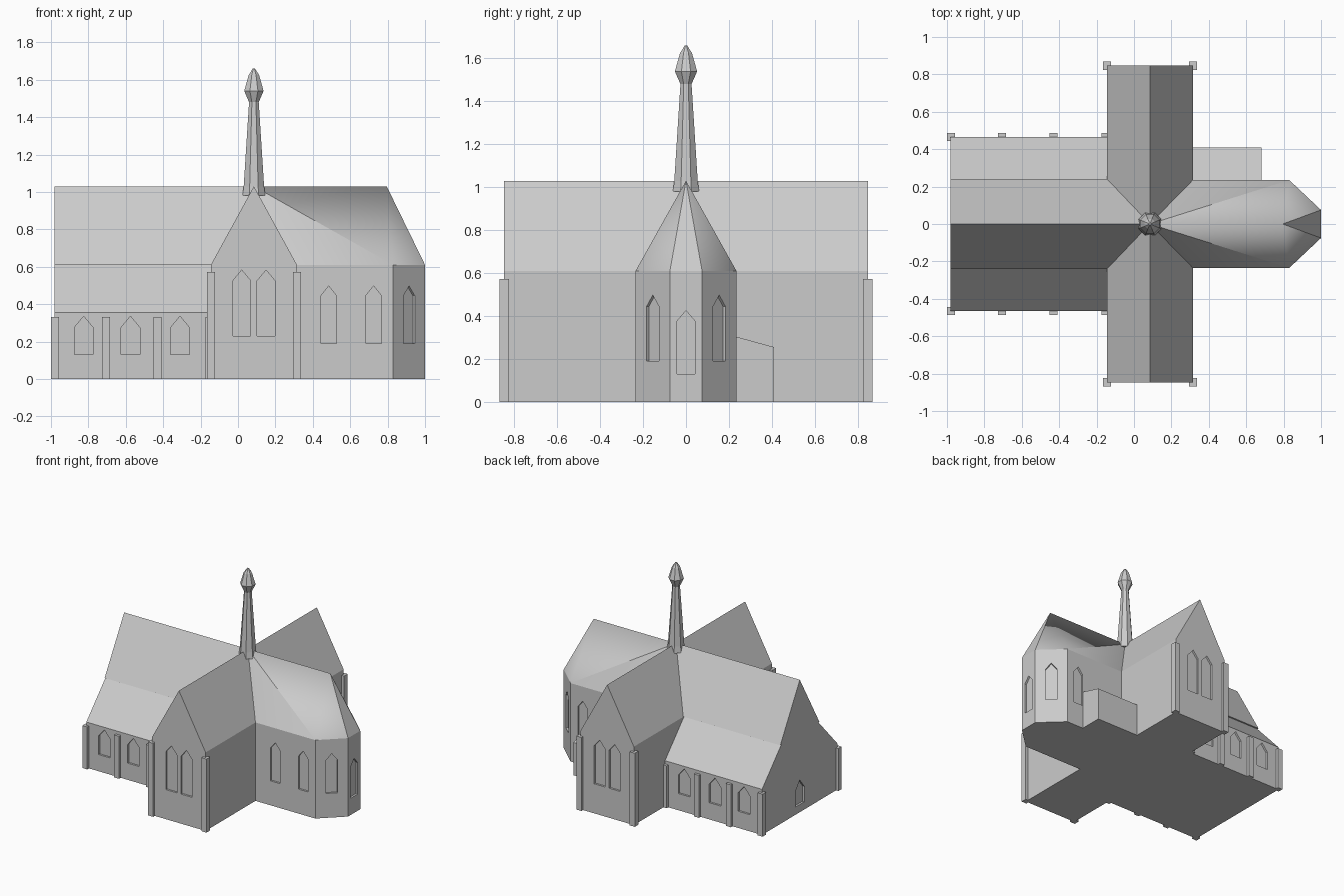
import bpy, bmesh, math
from mathutils import Matrix, Vector

if "Cube" in bpy.data.objects:
    bpy.data.objects.remove(bpy.data.objects["Cube"])

stone = bpy.data.materials.new("grey_stone")
stone.diffuse_color = (0.6, 0.6, 0.6, 1)
stone.use_nodes = True
stone.node_tree.nodes["Principled BSDF"].inputs["Base Color"].default_value = stone.diffuse_color


def make(name, bm):
    bmesh.ops.recalc_face_normals(bm, faces=bm.faces)
    me = bpy.data.meshes.new(name)
    bm.to_mesh(me)
    bm.free()
    me.materials.append(stone)
    ob = bpy.data.objects.new(name, me)
    bpy.context.collection.objects.link(ob)
    return ob


def extrude(bm, pts, vec):
    """Closed prism from a 3D outline pushed along vec."""
    a = [bm.verts.new(p) for p in pts]
    b = [bm.verts.new(Vector(p) + Vector(vec)) for p in pts]
    bm.faces.new(a)
    bm.faces.new(b[::-1])
    n = len(a)
    for i in range(n):
        bm.faces.new((a[i], a[(i + 1) % n], b[(i + 1) % n], b[i]))


def prism(name, pts, vec):
    bm = bmesh.new()
    extrude(bm, pts, vec)
    return make(name, bm)


def boolean(target, other, op):
    m = target.modifiers.new(op, 'BOOLEAN')
    m.operation, m.solver, m.object = op, 'EXACT', other
    bpy.context.view_layer.objects.active = target
    bpy.ops.object.modifier_apply(modifier=m.name)
    bpy.data.objects.remove(other)


CX, HALF, EAVE, RIDGE = 0.085, 0.235, 0.61, 1.03

# Nave with lower side aisles
half = [(0.24, 0.612), (0.228, 0.612), (0.465, 0.355), (0.465, 0)]
prof = [(0, RIDGE)] + half + [(-y, z) for y, z in reversed(half)]
body = prism("church_body", [(-0.98, y, z) for y, z in prof], (0.98 + CX, 0, 0))

# Transept
w = 0.23
transept = prism("transept", [(CX + x, -0.848, z) for x, z in
                 ((-w, 0), (w, 0), (w, EAVE), (0, RIDGE), (-w, EAVE))], (0, 1.696, 0))

# Choir with a three-sided apse and hipped roof
bm = bmesh.new()
plan = [(CX, -HALF), (0.83, -HALF), (1, -0.075), (1, 0.075), (0.83, HALF), (CX, HALF)]
lo = [bm.verts.new((x, y, 0)) for x, y in plan]
hi = [bm.verts.new((x, y, EAVE)) for x, y in plan]
r0, r1 = bm.verts.new((CX, 0, RIDGE)), bm.verts.new((0.795, 0, RIDGE))
bm.faces.new(lo)
for i in range(5):
    bm.faces.new((lo[i], lo[i + 1], hi[i + 1], hi[i]))
for i in (1, 2, 3):
    bm.faces.new((hi[i], hi[i + 1], r1))
bm.faces.new((hi[0], hi[1], r1, r0))
bm.faces.new((hi[4], hi[5], r0, r1))
bm.faces.new((lo[5], lo[0], hi[0], r0, hi[5]))
choir = make("choir", bm)

# Lean-to annex behind the choir
annex = prism("annex", [(0.2, y, z) for y, z in
              ((0.1, 0), (0.41, 0), (0.41, 0.255), (0.235, 0.303), (0.1, 0.303))], (0.483, 0, 0))

for part in (transept, choir, annex):
    boolean(body, part, 'UNION')

# Recessed pointed windows, cut into the walls
cut = bmesh.new()


def window(x, y, angle, width, z0, z1, z2, depth=0.015):
    n = Vector((math.cos(angle), math.sin(angle), 0))
    t = Vector((-n.y, n.x, 0)) * width / 2
    c = Vector((x, y, 0)) - n * depth
    shape = ((-1, z0), (1, z0), (1, z1), (0, z2), (-1, z1))
    extrude(cut, [c + t * s + Vector((0, 0, z)) for s, z in shape], n * (depth + 0.02))


for s in (-1, 1):
    side = s * math.pi / 2
    for x in (-0.825, -0.575, -0.31):
        window(x, s * 0.465, side, 0.10, 0.13, 0.275, 0.335)
    for x in (0.02, 0.15):
        window(x, s * 0.848, side, 0.095, 0.23, 0.525, 0.582)
    window(0.725, s * HALF, side, 0.083, 0.19, 0.445, 0.497)
    window(0.915, s * 0.155, s * math.atan2(0.17, 0.16), 0.083, 0.19, 0.445, 0.497)
window(0.485, -HALF, -math.pi / 2, 0.083, 0.19, 0.445, 0.497)
window(1.0, 0, 0, 0.085, 0.13, 0.375, 0.425)
window(-0.98, 0, math.pi, 0.11, 0.06, 0.18, 0.25)
boolean(body, make("window_cutter", cut), 'DIFFERENCE')

# Softly shaded choir roof slopes
for p in body.data.polygons:
    p.use_smooth = p.center.x > 0.33 and p.center.z > EAVE + 0.02 and 0.3 < p.normal.z and p.normal.x < 0.8


# Buttresses
def box(bm, x, y, s, h):
    bmesh.ops.create_cube(bm, size=1, matrix=Matrix.Translation((x, y, h / 2)) @ Matrix.Diagonal((s, s, h, 1)))


bm = bmesh.new()
for s in (-1, 1):
    for x in (-0.979, -0.705, -0.43, -0.152):
        box(bm, x, s * 0.465, 0.042, 0.33)
make("aisle_buttresses", bm)
bm = bmesh.new()
for s in (-1, 1):
    for x in (-0.145, 0.315):
        box(bm, x, s * 0.846, 0.044, 0.572)
make("transept_buttresses", bm)

# Octagonal spire with a bud-shaped tip
bm = bmesh.new()
prev = None
for r, z in ((0.066, 0.98), (0.059, 1.03), (0.028, 1.48), (0.056, 1.54), (0.030, 1.625), (0.006, 1.66)):
    ring = [bm.verts.new((CX + r * math.cos((i + 0.5) * math.pi / 4),
                          r * math.sin((i + 0.5) * math.pi / 4), z)) for i in range(8)]
    if prev:
        for i in range(8):
            bm.faces.new((prev[i], prev[(i + 1) % 8], ring[(i + 1) % 8], ring[i]))
    else:
        bm.faces.new(ring[::-1])
    prev = ring
bm.faces.new(prev)
make("spire", bm)
